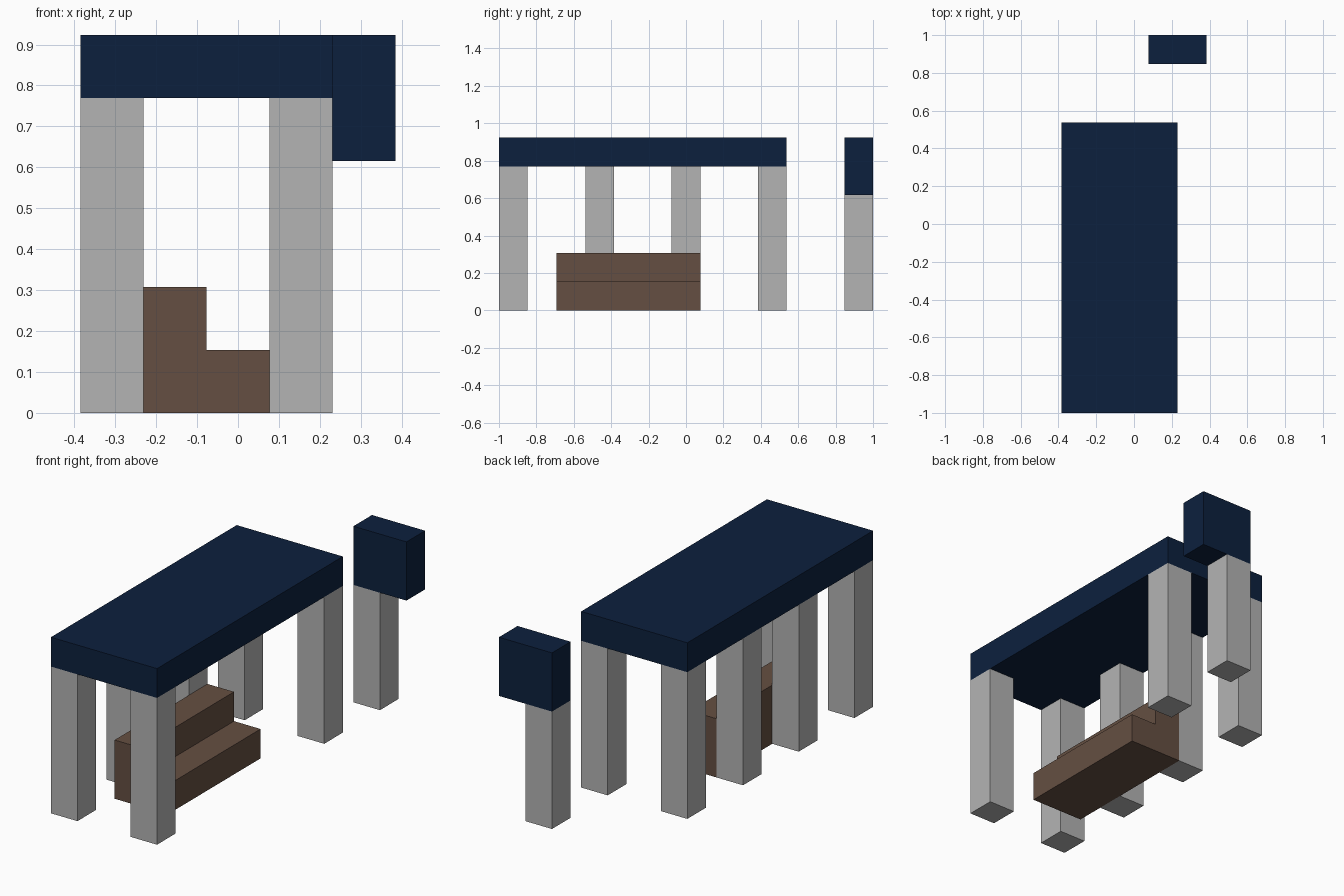
import bpy
import bmesh

if "Cube" in bpy.data.objects:
    bpy.data.objects.remove(bpy.data.objects["Cube"])

U = 2 / 13  # the whole model sits on a cubic grid, 13 units long


def material(name, rgb):
    m = bpy.data.materials.new(name)
    m.diffuse_color = (*rgb, 1)
    m.use_nodes = True
    m.node_tree.nodes["Principled BSDF"].inputs["Base Color"].default_value = m.diffuse_color
    return m


navy = material("navy blue", (0.0037, 0.0144, 0.048))
grey = material("light grey", (0.456, 0.456, 0.456))
brown = material("wood brown", (0.130, 0.078, 0.054))


def finish(name, bm, mat):
    mesh = bpy.data.meshes.new(name)
    bmesh.ops.recalc_face_normals(bm, faces=bm.faces)
    bm.to_mesh(mesh)
    bm.free()
    mesh.materials.append(mat)
    bpy.context.collection.objects.link(bpy.data.objects.new(name, mesh))


def box(name, x, y, z, mat):
    """Box from (min, max) ranges given in grid units."""
    bm = bmesh.new()
    bmesh.ops.create_cube(bm, size=1)
    for v in bm.verts:
        v.co = [U * ((a + b) / 2 + c * (b - a)) for c, (a, b) in zip(v.co, (x, y, z))]
    finish(name, bm, mat)


# Table top
box("table_top", (-2.5, 1.5), (-6.5, 3.5), (5, 6), navy)

# Four legs on the left, two corner legs on the right
for i, y in enumerate((-6.5, -3.5, -0.5, 2.5)):
    box(f"left_leg_{i + 1}", (-2.5, -1.5), (y, y + 1), (0, 5), grey)
for i, y in enumerate((-6.5, 2.5)):
    box(f"right_leg_{i + 1}", (0.5, 1.5), (y, y + 1), (0, 5), grey)

# Stepped bench: L-shaped profile extruded along y
bm = bmesh.new()
profile = [(-1.5, 0), (0.5, 0), (0.5, 1), (-0.5, 1), (-0.5, 2), (-1.5, 2)]
face = bm.faces.new([bm.verts.new((x * U, -4.5 * U, z * U)) for x, z in profile])
ext = bmesh.ops.extrude_face_region(bm, geom=[face])["geom"]
bmesh.ops.translate(bm, vec=(0, 5 * U, 0),
                    verts=[g for g in ext if isinstance(g, bmesh.types.BMVert)])
finish("stepped_bench", bm, brown)

# Separate post with its offset block
box("post", (0.5, 1.5), (5.5, 6.5), (0, 4), grey)
box("post_block", (0.5, 2.5), (5.5, 6.5), (4, 6), navy)
